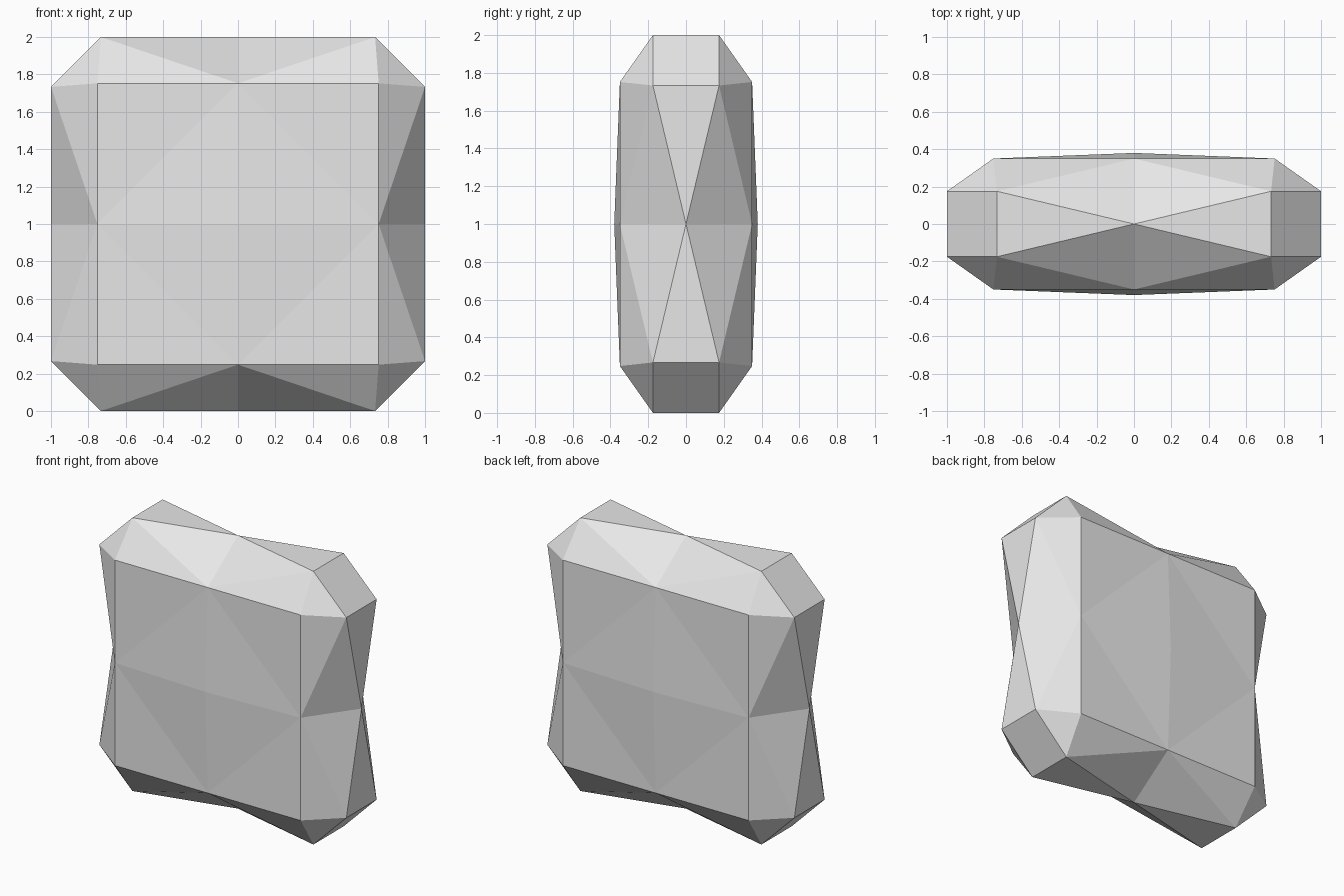
import bpy
import bmesh

cube = bpy.data.objects.get("Cube")
if cube:
    bpy.data.objects.remove(cube, do_unlink=True)

# Single stone colour
grey = bpy.data.materials.new("light grey")
grey.use_nodes = True
colour = (0.8, 0.8, 0.8, 1.0)
grey.diffuse_color = colour
shader = next(n for n in grey.node_tree.nodes if n.type == "BSDF_PRINCIPLED")
shader.inputs["Base Color"].default_value = colour

# One eighth of the faceted block, measured from its centre
WIDE, INNER, RIM = 1.0, 0.733, 0.752
points = {
    "face_mid": (0, 0.38, 0),
    "face_corner": (RIM, 0.35, RIM),
    "face_top": (0, 0.35, RIM),
    "face_side": (RIM, 0.35, 0),
    "top_mid": (0, 0, WIDE),
    "top_corner": (INNER, 0.175, WIDE),
    "top_end": (INNER, 0, WIDE),
    "side_mid": (WIDE, 0, 0),
    "side_corner": (WIDE, 0.175, INNER),
    "side_end": (WIDE, 0, INNER),
}
facets = [
    # Raised broad face
    ("face_mid", "face_top", "face_side"),
    ("face_corner", "face_top", "face_side"),
    # Top: bevel, notch and flat wedge
    ("face_corner", "face_top", "top_corner"),
    ("face_top", "top_mid", "top_corner"),
    ("top_mid", "top_corner", "top_end"),
    # Cut corner
    ("top_corner", "top_end", "side_end", "side_corner"),
    ("face_corner", "top_corner", "side_corner"),
    # Side: bevel, notch and flat wedge
    ("face_corner", "face_side", "side_corner"),
    ("face_side", "side_mid", "side_corner"),
    ("side_mid", "side_corner", "side_end"),
]

bm = bmesh.new()
verts = {name: bm.verts.new(co) for name, co in points.items()}
for names in facets:
    face = bm.faces.new([verts[n] for n in names])
    face.normal_update()
    # Turn every facet outward
    if face.normal.dot(face.calc_center_median()) < 0:
        face.normal_flip()
mesh = bpy.data.meshes.new("faceted_block")
bm.to_mesh(mesh)
bm.free()
mesh.materials.append(grey)

block = bpy.data.objects.new("faceted_block", mesh)
block.location.z = WIDE
bpy.context.collection.objects.link(block)

# Complete the block across all three planes
mirror = block.modifiers.new("mirror", "MIRROR")
mirror.use_axis = (True, True, True)
mirror.use_clip = True
mirror.merge_threshold = 0.001
